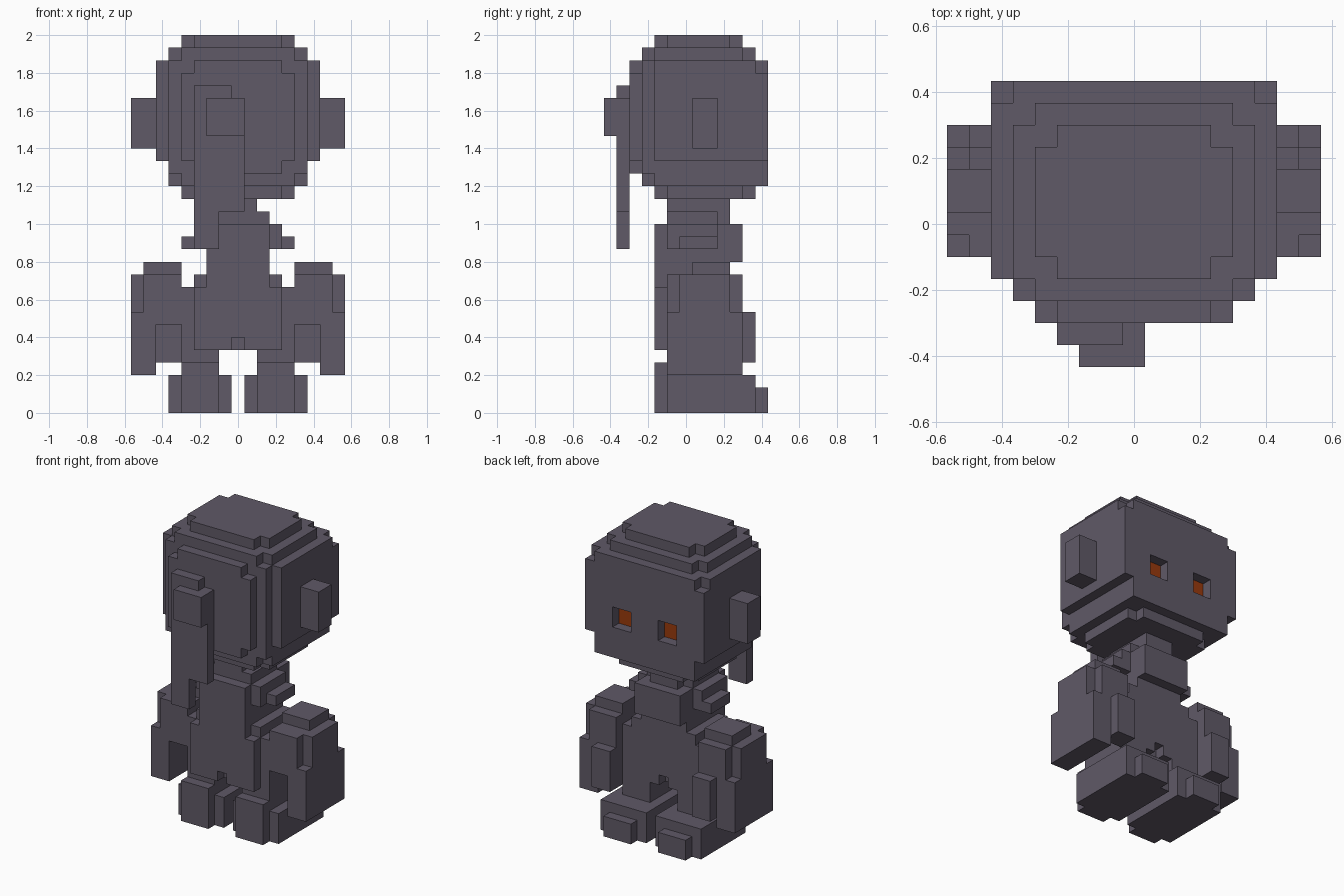
import bpy
import bmesh
from mathutils import Vector

UNIT = 1 / 15  # edge length of one cube

cube = bpy.data.objects.get("Cube")
if cube:
    bpy.data.objects.remove(cube, do_unlink=True)


def make_material(name, rgb):
    mat = bpy.data.materials.new(name)
    mat.use_nodes = True
    colour = (*rgb, 1)
    mat.diffuse_color = colour
    mat.node_tree.nodes["Principled BSDF"].inputs["Base Color"].default_value = colour
    return mat


grey = make_material("dusky grey", (.115, .1, .135))
orange = make_material("burnt orange", (.32, .042, .004))


def block(xs, ys, zs):
    """Cells of a box; each argument is an inclusive (first, last) range."""
    spans = [range(first, last + 1) for first, last in (xs, ys, zs)]
    return {(x, y, z) for x in spans[0] for y in spans[1] for z in spans[2]}


def wide(half, ys, zs):
    """Box centred on the middle plane."""
    return block((-half, half), ys, zs)


def rounded(half, ys, z):
    """One flat layer with its four corner cells removed."""
    corners = {(x, y, z) for x in (-half, half) for y in ys}
    return wide(half, ys, (z, z)) - corners


def mirror(cells):
    return {(-x, y, z) for x, y, z in cells}


AXES = [Vector(a) for a in ((1, 0, 0), (0, 1, 0), (0, 0, 1))]


def build(name, cells, painted=frozenset()):
    """Skin the cells; front-facing faces of painted cells become orange."""
    bm = bmesh.new()
    for cell in cells:
        centre = Vector(cell) + Vector((0, 0, .5))
        for i, axis in enumerate(AXES):
            u, v = AXES[(i + 1) % 3] / 2, AXES[(i + 2) % 3] / 2
            for sign in (-1, 1):
                normal = axis * sign
                if tuple(int(c) for c in Vector(cell) + normal) in cells:
                    continue
                mid = centre + normal / 2
                ring = [mid - u - v, mid + u - v, mid + u + v, mid - u + v]
                if sign < 0:
                    ring.reverse()
                face = bm.faces.new([bm.verts.new(p * UNIT) for p in ring])
                face.material_index = int(cell in painted and normal.y > 0)
    bmesh.ops.remove_doubles(bm, verts=bm.verts, dist=UNIT / 50)
    bmesh.ops.dissolve_limit(bm, angle_limit=.01, verts=bm.verts,
                             edges=bm.edges, delimit={'MATERIAL'})
    mesh = bpy.data.meshes.new(name)
    bm.to_mesh(mesh)
    bm.free()
    mesh.materials.append(grey)
    if painted:
        mesh.materials.append(orange)
    obj = bpy.data.objects.new(name, mesh)
    bpy.context.collection.objects.link(obj)


# Head: stepped crown, wide skull, stepped nape and jaw
head = rounded(4, (-2, 4), 29) | rounded(5, (-3, 5), 28)
head |= wide(6, (-2, 6), (20, 27)) | wide(5, (-3, 6), (19, 27))
head |= wide(5, (-2, 6), (18, 18)) | wide(4, (-3, 6), (18, 18))
head |= wide(4, (-4, -4), (20, 26)) | wide(3, (-4, -4), (19, 27))
head |= rounded(4, (-2, 5), 17)
head -= {(x, 6, 27) for x in (-6, 6)}

# Eyes: sockets one cell deep with an orange floor
socket = block((2, 3), (6, 6), (21, 22))
socket |= mirror(socket)
head -= socket
build("head", head, {(x, y - 1, z) for x, y, z in socket})

# Hanging braid with a raised clasp
braid = block((-3, -2), (-5, -5), (13, 25))
braid |= block((-1, 0), (-5, -5), (16, 24)) | block((-1, -1), (-5, -5), (25, 25))
build("braid", braid)
build("braid_clasp", block((-2, 0), (-6, -6), (22, 24)))

# Neck and collar
build("neck", wide(1, (-1, 3), (15, 16)) | wide(2, (-1, 2), (15, 15)))

# Torso with shoulder nubs, chest plate and a notch at the hem
torso = wide(2, (-2, 3), (10, 14)) | wide(3, (-2, 3), (5, 9))
torso |= wide(3, (-1, 3), (10, 10)) | wide(4, (-1, 3), (5, 9))
torso |= wide(3, (-1, 2), (13, 14)) | wide(4, (0, 2), (13, 13))
torso |= wide(2, (4, 4), (12, 14))
torso -= {(0, y, 5) for y in (-2, 3)}
build("torso", torso)

# Limbs and ears, built on the left and mirrored
ear = block((7, 8), (1, 2), (21, 24))

arm = block((5, 7), (-1, 4), (8, 10)) | block((5, 8), (0, 3), (8, 10))
arm |= block((5, 7), (1, 3), (11, 11))
arm |= block((7, 8), (-1, 4), (3, 7)) | block((5, 6), (-1, 4), (7, 7))
arm |= block((5, 6), (4, 5), (4, 7))

leg = block((2, 4), (-1, 3), (3, 4)) | block((2, 4), (-2, -2), (0, 3))
leg |= block((1, 5), (-1, 5), (0, 2)) | block((2, 4), (6, 6), (0, 1))

for part, cells in (("ear", ear), ("arm", arm), ("leg", leg)):
    build("left_" + part, cells)
    build("right_" + part, mirror(cells))
